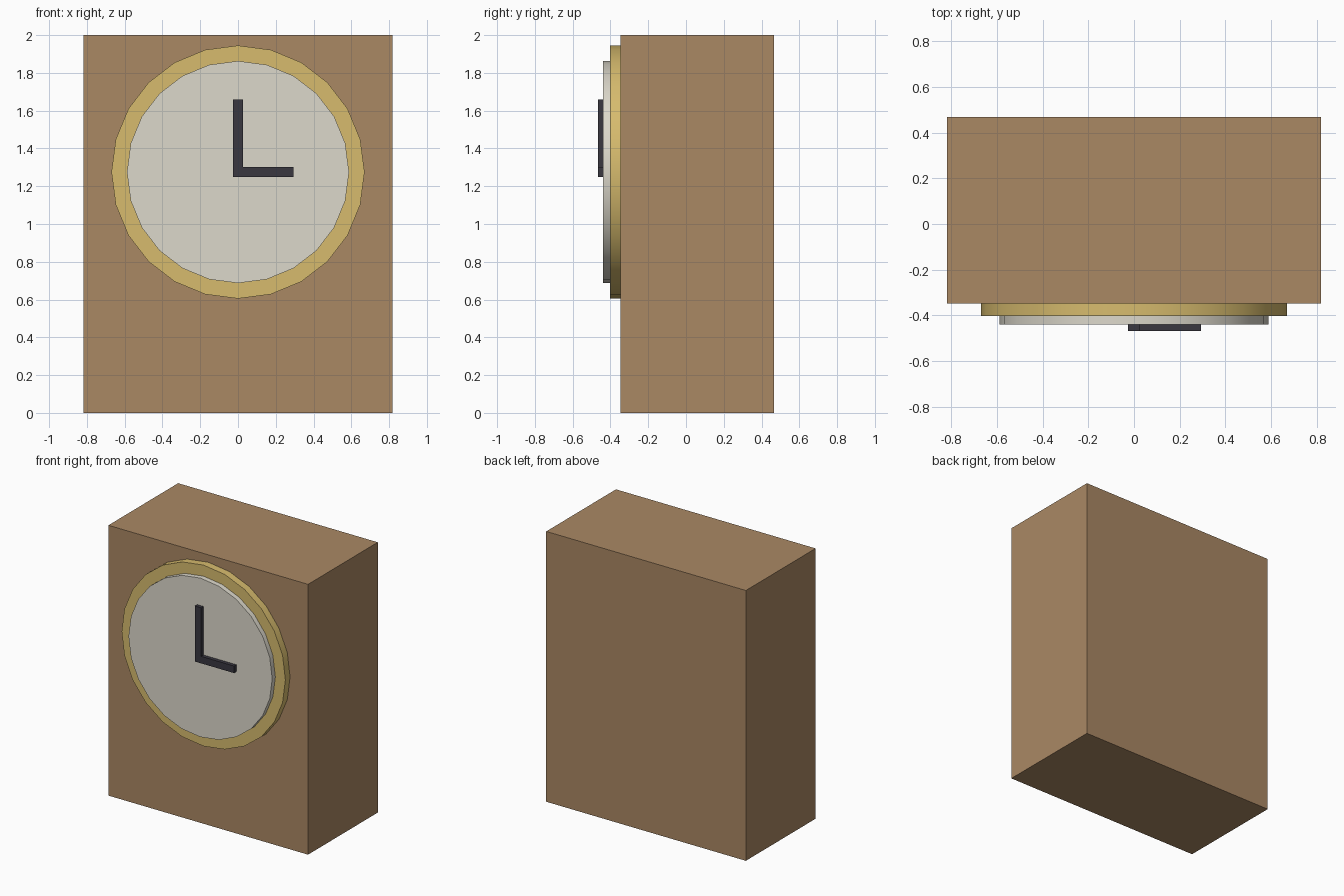
import bpy
import math

if "Cube" in bpy.data.objects:
    bpy.data.objects.remove(bpy.data.objects["Cube"], do_unlink=True)


def material(name, color):
    mat = bpy.data.materials.new(name)
    mat.use_nodes = True
    rgba = (*color, 1.0)
    mat.diffuse_color = rgba
    mat.node_tree.nodes["Principled BSDF"].inputs["Base Color"].default_value = rgba
    return mat


def finish(name, mat):
    obj = bpy.context.object
    obj.name = obj.data.name = name
    obj.data.materials.append(mat)
    return obj


def box(name, mat, x, y, z):
    """Box spanning the (low, high) pairs on each axis."""
    spans = (x, y, z)
    bpy.ops.mesh.primitive_cube_add(size=1, location=[(a + b) / 2 for a, b in spans])
    bpy.context.object.scale = [b - a for a, b in spans]
    bpy.ops.object.transform_apply(location=False, rotation=False, scale=True)
    return finish(name, mat)


def disc(name, mat, radius, front, back):
    """Disc facing the front, with a smooth rim and sharp edges."""
    bpy.ops.mesh.primitive_cylinder_add(
        vertices=24, radius=radius, depth=back - front,
        location=(0, (front + back) / 2, DIAL_Z), rotation=(math.pi / 2, 0, 0))
    bpy.ops.object.transform_apply(location=False, rotation=True, scale=False)
    bpy.ops.object.shade_smooth_by_angle(angle=math.radians(30))
    return finish(name, mat)


wood = material("brown wood", (0.40, 0.246, 0.127))
brass = material("brass", (0.68, 0.50, 0.155))
ivory = material("ivory", (0.72, 0.69, 0.60))
black = material("charcoal", (0.041, 0.038, 0.051))

DIAL_Z = 1.275
BODY_Y, RIM_Y, DIAL_Y, HAND_Y = -0.348, -0.403, -0.44, -0.467
HALF = 0.026  # half the width of a hand

# Case
box("clock_case", wood, (-0.817, 0.817), (BODY_Y, 0.467), (0, 2))

# Stepped dial
disc("dial_rim", brass, 0.67, RIM_Y, BODY_Y)
disc("dial_face", ivory, 0.588, DIAL_Y, RIM_Y)

# Hands meeting at the dial centre
box("minute_hand", black, (-HALF, HALF), (HAND_Y, DIAL_Y), (DIAL_Z - HALF, 1.66))
box("hour_hand", black, (HALF, 0.294), (HAND_Y, DIAL_Y), (DIAL_Z - HALF, DIAL_Z + HALF))
